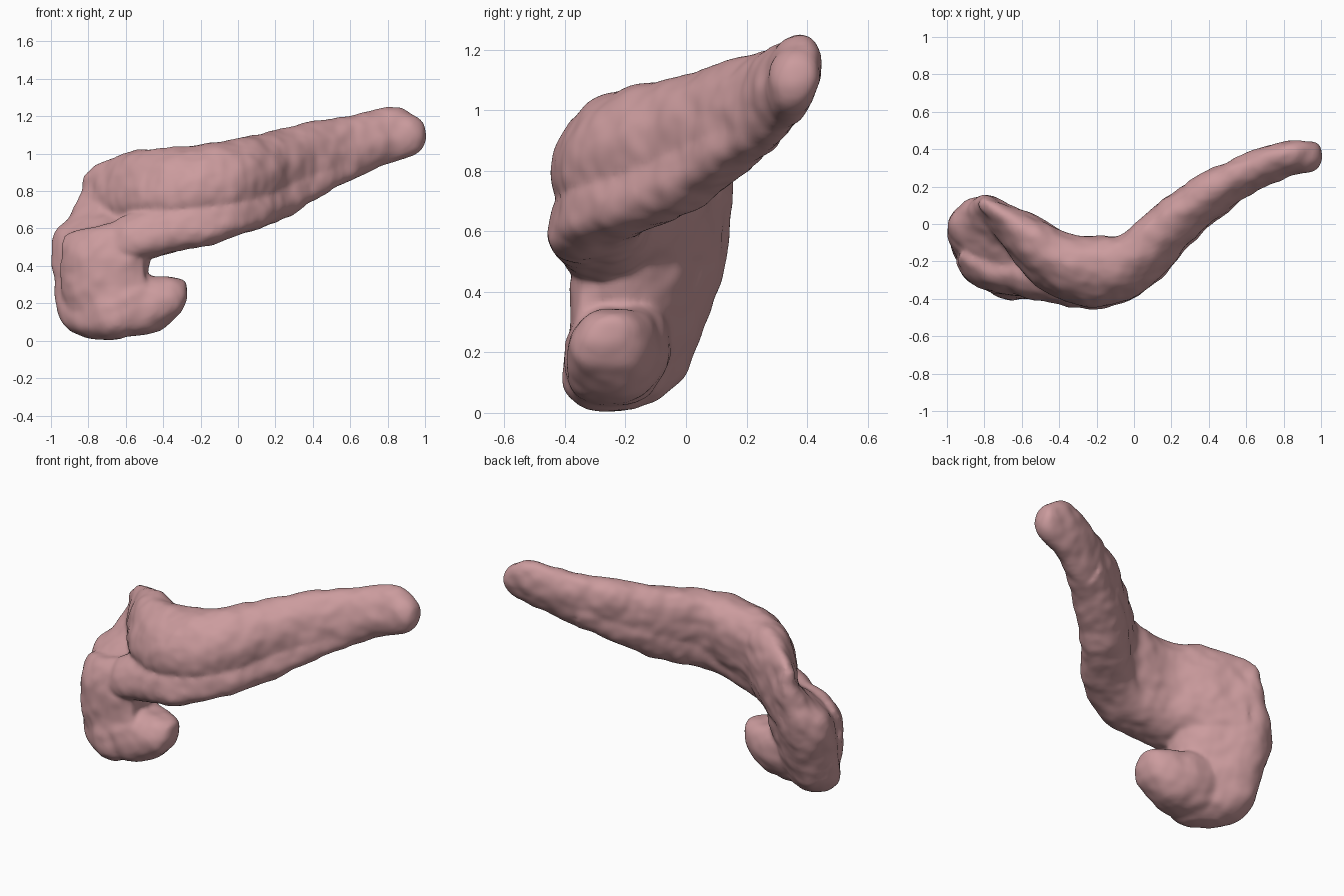
import bpy, bmesh, math
from mathutils import Vector

cube = bpy.data.objects.get("Cube")
if cube:
    bpy.data.objects.remove(cube, do_unlink=True)

SIDES = 32
UP = Vector((0, 0, 1))
bm = bmesh.new()


def blend(rows, steps=5):
    """Catmull-Rom interpolation of section rows."""
    rows = [Vector(r) for r in rows]
    out = []
    for i in range(len(rows) - 1):
        a, b, c, d = (rows[min(max(i + k, 0), len(rows) - 1)] for k in (-1, 0, 1, 2))
        for s in range(steps):
            t = s / steps
            out.append(b + (c - a) * (t / 2)
                       + (a * 2 - b * 5 + c * 4 - d) * (t * t / 2)
                       + (b * 3 - a - c * 3 + d) * (t ** 3 / 2))
    return out + [rows[-1]]


def loft(rings, power):
    """Closed skin over rings of (centre, half axis, half axis)."""
    def bulge(v):
        return math.copysign(abs(v) ** power, v)
    loops = []
    for centre, u, v in rings:
        angles = [math.tau * k / SIDES for k in range(SIDES)]
        loops.append([bm.verts.new(centre + u * bulge(math.cos(a)) + v * bulge(math.sin(a)))
                      for a in angles])
    faces = [bm.faces.new(loops[0]), bm.faces.new(loops[-1])]
    for low, high in zip(loops, loops[1:]):
        for k in range(SIDES):
            n = (k + 1) % SIDES
            faces.append(bm.faces.new((low[k], low[n], high[n], high[k])))
    bmesh.ops.recalc_face_normals(bm, faces=faces)


def lobe(rows, lean=0.0, power=0.85):
    """Horizontal lobe; rows are x, y, bottom, top, half thickness."""
    rows = blend(rows)
    rings = []
    for i, (x, y, low, high, thick) in enumerate(rows):
        before, after = rows[max(i - 1, 0)], rows[min(i + 1, len(rows) - 1)]
        along = Vector((after[0] - before[0], after[1] - before[1], 0)).normalized()
        across = UP.cross(along)
        half = (high - low) / 2
        rings.append((Vector((x, y, (low + high) / 2)), across * thick,
                      UP * half + across * thick * lean))
    loft(rings, power)


# Upper lobe of the body, running out to the tail tip
lobe([(-0.81, 0.12, 0.66, 0.91, 0.04), (-0.74, 0.06, 0.6, 0.95, 0.06),
      (-0.6, -0.06, 0.6, 1.01, 0.115), (-0.4, -0.21, 0.61, 1.03, 0.16),
      (-0.2, -0.255, 0.64, 1.05, 0.18), (0, -0.2, 0.69, 1.08, 0.155),
      (0.2, -0.01, 0.77, 1.12, 0.13), (0.4, 0.15, 0.83, 1.17, 0.115),
      (0.6, 0.265, 0.87, 1.2, 0.1), (0.8, 0.345, 0.95, 1.25, 0.09),
      (0.92, 0.36, 0.98, 1.22, 0.085), (0.98, 0.36, 1.02, 1.18, 0.065),
      (1.0, 0.36, 1.07, 1.14, 0.03)], 0.25, 0.97)

# Lower lobe, merging into the tail
lobe([(-0.74, -0.2, 0.42, 0.58, 0.09), (-0.6, -0.24, 0.42, 0.67, 0.14),
      (-0.4, -0.265, 0.46, 0.74, 0.16), (-0.2, -0.29, 0.5, 0.78, 0.16),
      (0, -0.22, 0.57, 0.83, 0.145), (0.2, -0.02, 0.65, 0.92, 0.13),
      (0.4, 0.14, 0.76, 0.99, 0.115), (0.58, 0.255, 0.86, 1.06, 0.095)], 0.2)

# Core that fills the back of the body and leaves a narrow groove in front
lobe([(-0.78, 0.07, 0.4, 0.87, 0.07), (-0.62, -0.04, 0.44, 0.95, 0.11),
      (-0.4, -0.2, 0.5, 0.96, 0.145), (-0.2, -0.245, 0.55, 0.96, 0.165),
      (0, -0.19, 0.6, 1.0, 0.14), (0.2, 0.0, 0.69, 1.04, 0.12),
      (0.4, 0.155, 0.79, 1.1, 0.105), (0.6, 0.265, 0.87, 1.17, 0.09)], 0.35)

# Front of the head, level with the lower lobe
lobe([(-0.91, -0.15, 0.14, 0.57, 0.07), (-0.82, -0.21, 0.07, 0.6, 0.12),
      (-0.68, -0.25, 0.04, 0.63, 0.13), (-0.57, -0.26, 0.06, 0.6, 0.12),
      (-0.5, -0.26, 0.1, 0.54, 0.09)])

# Hooked process at the foot of the head
lobe([(-0.74, -0.21, 0.03, 0.42, 0.15), (-0.58, -0.225, 0.02, 0.39, 0.17),
      (-0.46, -0.24, 0.04, 0.35, 0.155), (-0.37, -0.255, 0.09, 0.34, 0.13),
      (-0.31, -0.26, 0.15, 0.33, 0.1), (-0.275, -0.26, 0.22, 0.31, 0.05)], 0.12)

# Head: flattened diagonal slab, rising to a back corner
long_axis = Vector((0.79, -0.61, 0))
short_axis = UP.cross(long_axis)
head = blend([(-0.71, -0.25, 0.01, 0.1, 0.05), (-0.72, -0.23, 0.06, 0.2, 0.12),
              (-0.74, -0.2, 0.14, 0.24, 0.15), (-0.74, -0.16, 0.28, 0.255, 0.165),
              (-0.73, -0.12, 0.45, 0.29, 0.17), (-0.73, -0.08, 0.58, 0.27, 0.15),
              (-0.74, 0.01, 0.68, 0.17, 0.1), (-0.76, 0.08, 0.78, 0.09, 0.06),
              (-0.78, 0.1, 0.88, 0.05, 0.04)])
loft([(Vector(r[:3]), long_axis * r[3], short_axis * r[4]) for r in head], 0.76)

# One continuous organ
mesh = bpy.data.meshes.new("pancreas")
bm.to_mesh(mesh)
bm.free()
organ = bpy.data.objects.new("pancreas", mesh)
bpy.context.collection.objects.link(organ)

remesh = organ.modifiers.new("fuse", 'REMESH')
remesh.mode = 'VOXEL'
remesh.voxel_size = 0.013
remesh.use_smooth_shade = True
soften = organ.modifiers.new("soften", 'SMOOTH')
soften.factor = 0.5
soften.iterations = 9

# Soft lumpy surface
clouds = bpy.data.textures.new("lumps", 'CLOUDS')
clouds.noise_scale = 0.13
clouds.noise_depth = 1
lumps = organ.modifiers.new("lumps", 'DISPLACE')
lumps.texture = clouds
lumps.texture_coords = 'LOCAL'
lumps.strength = 0.022
lumps.mid_level = 0.45

# Pink tissue
tissue = bpy.data.materials.new("tissue")
tissue.use_nodes = True
colour = (0.6, 0.33, 0.34, 1)
tissue.diffuse_color = colour
tissue.node_tree.nodes["Principled BSDF"].inputs["Base Color"].default_value = colour
mesh.materials.append(tissue)
